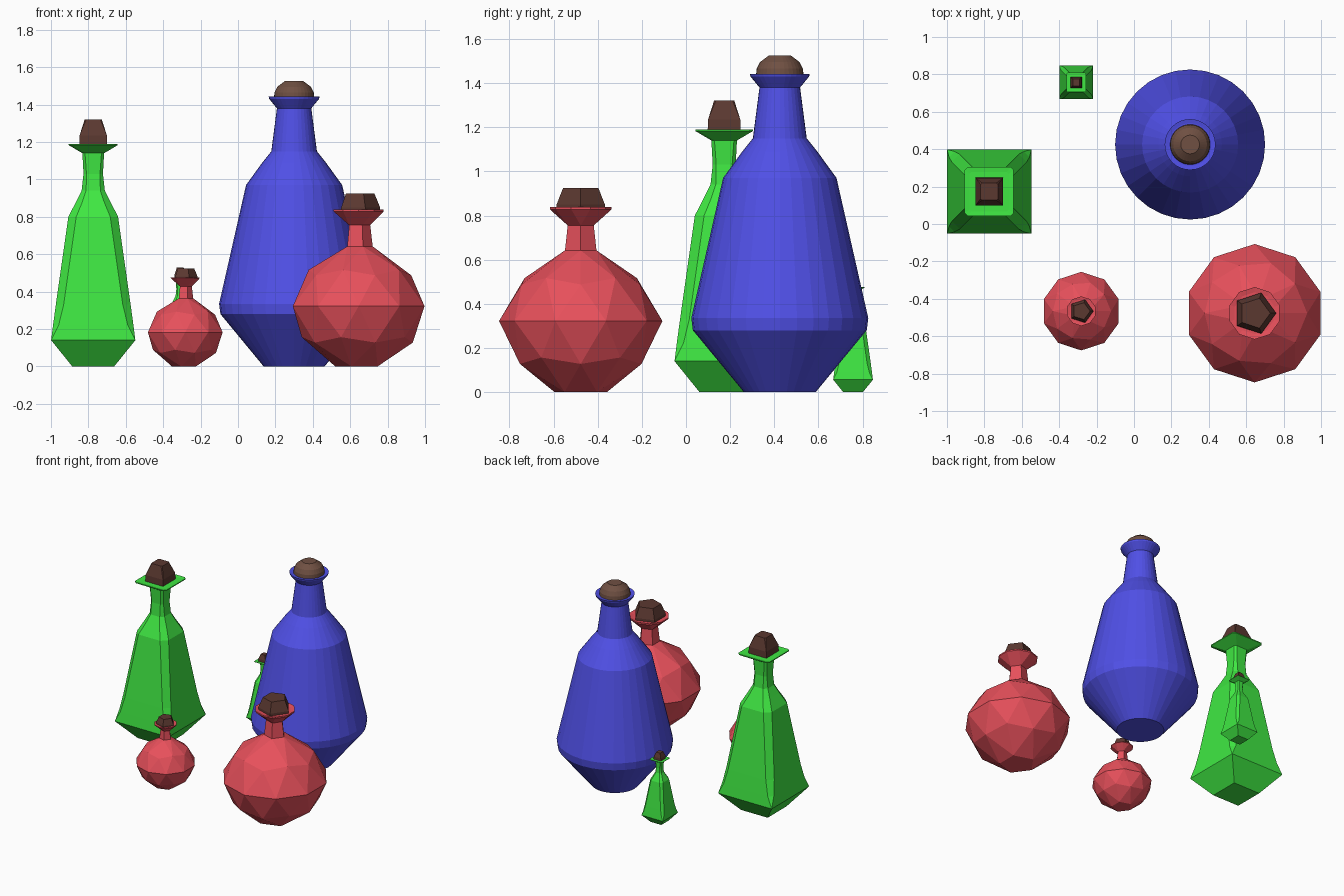
import bpy, bmesh
from math import sin, cos, radians, hypot
from mathutils import Vector

if "Cube" in bpy.data.objects:
    bpy.data.objects.remove(bpy.data.objects["Cube"])


def material(name, rgb):
    m = bpy.data.materials.new(name)
    m.diffuse_color = (*rgb, 1)
    m.use_nodes = True
    m.node_tree.nodes["Principled BSDF"].inputs["Base Color"].default_value = m.diffuse_color
    return m


GREEN = material("green_glass", (0.05, 0.80, 0.055))
BLUE = material("blue_glass", (0.08, 0.08, 0.80))
RED = material("red_glass", (0.80, 0.08, 0.105))
CORK = material("dark_cork", (0.105, 0.04, 0.03))
PALE_CORK = material("pale_cork", (0.16, 0.08, 0.055))


# Cross-sections: round/polygonal, chamfered square, pentagon with doubled corners
def ring(n, r, z, start=0):
    return [(r * cos(radians(start + 360 * k / n)), r * sin(radians(start + 360 * k / n)), z)
            for k in range(n)]


def square(h, z, c=0):
    i = h - c
    return [(x, y, z) for x, y in ((h, -i), (h, i), (i, h), (-i, h),
                                   (-h, i), (-h, -i), (-i, -h), (i, -h))]


def pentagon10(r, z):
    angles = [radians(72 * ((k + 1) // 2)) for k in range(10)]
    return [(r * cos(a), r * sin(a), z) for a in angles]


def loft(bm, sections, cap_bottom=True):
    loops = [[bm.verts.new(p) for p in s] for s in sections]
    n = len(loops[0])
    for a, b in zip(loops, loops[1:]):
        for k in range(n):
            j = (k + 1) % n
            bm.faces.new((a[k], a[j], b[j], b[k]))
    bm.faces.new(loops[-1])
    if cap_bottom:
        bm.faces.new(loops[0][::-1])


def finish(bm, name, mat, loc, scale):
    bmesh.ops.remove_doubles(bm, verts=bm.verts, dist=1e-4)
    bmesh.ops.recalc_face_normals(bm, faces=bm.faces)
    me = bpy.data.meshes.new(name)
    bm.to_mesh(me)
    bm.free()
    me.materials.append(mat)
    ob = bpy.data.objects.new(name, me)
    ob.location = (*loc, 0)
    ob.scale = (scale,) * 3
    bpy.context.collection.objects.link(ob)


def lofted(name, sections, mat, loc, scale=1):
    bm = bmesh.new()
    loft(bm, sections)
    finish(bm, name, mat, loc, scale)


# Square bottle: chamfer widens up the corner edges and fades in the neck
def square_bottle(name, loc, scale=1):
    body = [(.112, 0, 0), (.225, .14, 0), (.215, .22, .03), (.20, .33, .042),
            (.133, .80, .042), (.092, .88, .034), (.062, .94, .024), (.052, 1.03, .016),
            (.058, 1.14, .014), (.131, 1.183, .016), (.131, 1.19, .016), (.105, 1.187, .01)]
    lofted(name + "_glass", [square(*p) for p in body], GREEN, loc, scale)
    cork = [(.075, 1.18, 0), (.073, 1.235, 0), (.046, 1.32, .008)]
    lofted(name + "_cork", [square(*p) for p in cork], CORK, loc, scale)


# Faceted round bottle: icosphere with its ends pinched, pentagon neck, ten-sided lip
def faceted_bottle(name, loc, scale=1):
    R, mid = .37, .322
    bm = bmesh.new()
    bmesh.ops.create_icosphere(bm, subdivisions=2, radius=1)
    bmesh.ops.delete(bm, geom=[v for v in bm.verts if abs(v.co.z) > .95], context='VERTS')
    for v in bm.verts:
        x, y, z = v.co
        r = hypot(x, y)
        if z > .7:
            new_r, new_z = .075, .642
        elif z < -.7:
            new_r, new_z = .125, 0
        else:
            f = .85 if z > .2 else .92 if z < -.2 else 1
            new_r, new_z = r * R * f, mid + z * R
        v.co = Vector((x / r * new_r, y / r * new_r, new_z))
    loft(bm, [pentagon10(.075, .642), pentagon10(.062, .755), ring(10, .14, .828, 18),
              ring(10, .14, .838, 18), ring(10, .112, .832, 18)], cap_bottom=False)
    bmesh.ops.remove_doubles(bm, verts=bm.verts, dist=1e-4)
    bmesh.ops.holes_fill(bm, edges=bm.edges[:], sides=0)
    finish(bm, name + "_glass", RED, loc, scale)
    cork = [(.115, .825), (.115, .85), (.084, .925)]
    lofted(name + "_cork", [ring(5, *p) for p in cork], CORK, loc, scale)


# Tall round bottle
def round_bottle(name, loc):
    body = [(.163, 0), (.394, .28), (.401, .335), (.257, .97), (.17, 1.09), (.122, 1.15),
            (.092, 1.38), (.133, 1.43), (.136, 1.442), (.115, 1.438)]
    lofted(name + "_glass", [ring(32, *p) for p in body], BLUE, loc)
    cork = [(.108, 1.43), (.105, 1.465), (.09, 1.495), (.05, 1.525)]
    lofted(name + "_cork", [ring(32, *p) for p in cork], PALE_CORK, loc)


square_bottle("large_square_bottle", (-.774, .173))
square_bottle("small_square_bottle", (-.309, .757), .4)
faceted_bottle("large_faceted_bottle", (.645, -.477))
faceted_bottle("small_faceted_bottle", (-.282, -.466), .567)
round_bottle("tall_round_bottle", (.3, .425))
